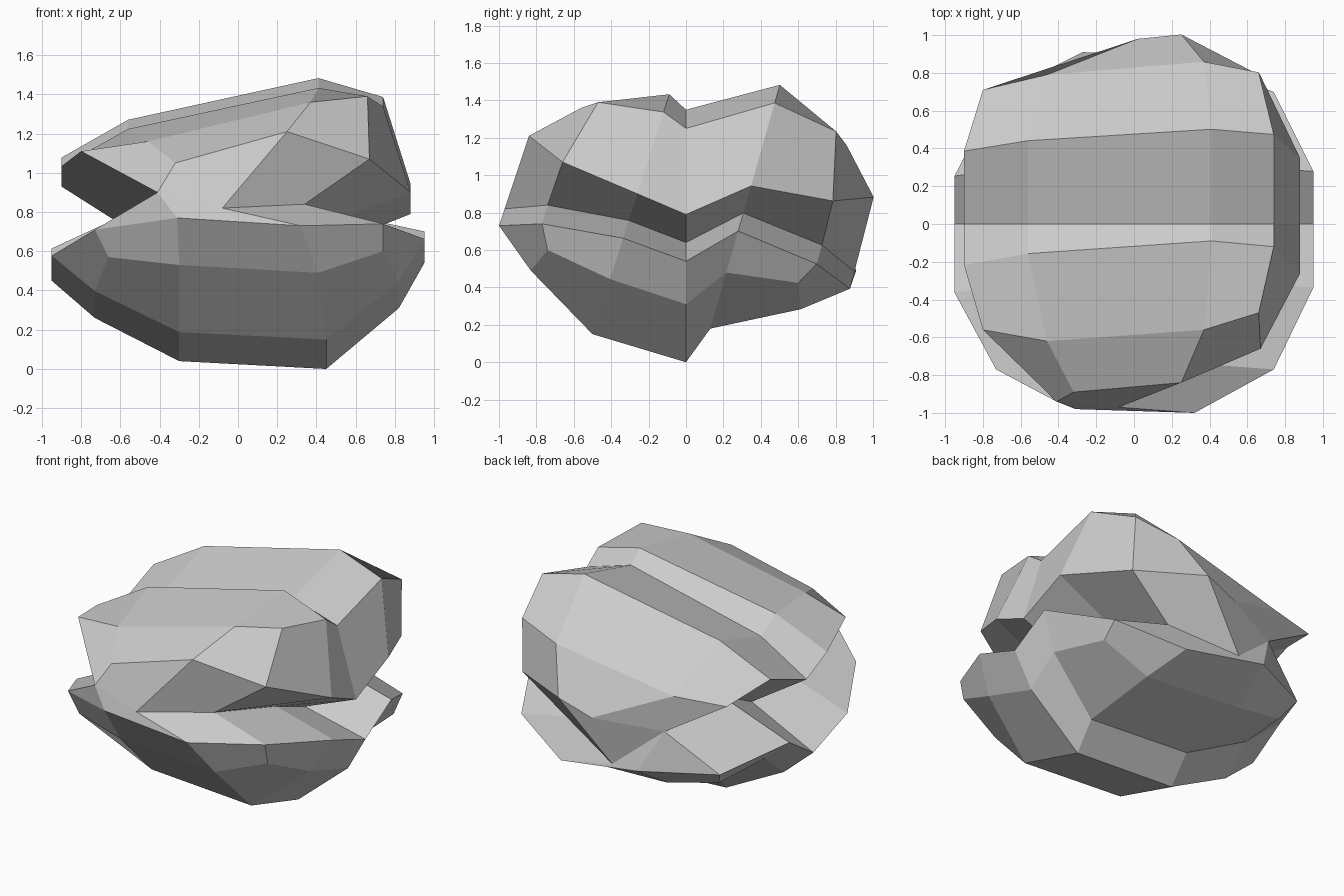
import bpy
import bmesh

default = bpy.data.objects.get("Cube")
if default:
    bpy.data.objects.remove(default, do_unlink=True)

stone = bpy.data.materials.new("grey_stone")
stone.use_nodes = True
grey = (0.6, 0.6, 0.6, 1)
stone.diffuse_color = grey
stone.node_tree.nodes["Principled BSDF"].inputs["Base Color"].default_value = grey

# Middle section (x, z), clockwise from the upper left, with a notch on each side
LETTERS = "ABCDEFGHIJKLM"
SECTION = [(-.9, .93), (-.56, 1.13), (.41, 1.35), (.74, 1.25), (.88, .79),
           (.5, .64), (.95, .54), (.82, .31), (.45, 0), (-.3, .04),
           (-.73, .26), (-.95, .45), (-.49, .67)]

# Front shoulder ring (capitals) and front cap (small letters)
FRONT = {
    "A": (-.8, -.56, 1.11), "B": (-.46, -.62, 1.16), "C": (.37, -.56, 1.36),
    "D": (.66, -.47, 1.39), "E": (.67, -.66, 1.07), "F": (.34, -.74, .84),
    "G": (.74, -.77, .74), "H": (.74, -.74, .6), "I": (.41, -.83, .49),
    "J": (-.3, -.83, .53), "K": (-.66, -.75, .57), "L": (-.73, -.77, .71),
    "M": (-.41, -.94, .9),
    "b": (-.32, -.89, 1.05), "c": (.25, -.84, 1.21), "f": (-.08, -.97, .82),
    "i": (.32, -1, .73), "j": (-.31, -.98, .77),
}
CAP_FACES = ["ABbM", "BCcb", "CDEc", "EFfc", "FGif", "GHIi", "IJji", "JKLj",
             "LMj", "bcfM", "Mfij"]


def tilted_mirror(p):
    """Reflect a front point across the leaning middle plane."""
    x, y, z = p
    return (x, -.31 - .8 * y + .53 * z, .32 + .54 * y + .84 * z)


# The back repeats the front, with its left corner worn differently
BACK = {k: tilted_mirror(p) for k, p in FRONT.items()}
BACK.update(A=(-.8, .71, .99), B=(-.46, .79, 1), M=(-.4, .8, .75),
            b=(.02, .98, .8), j=(-.27, .91, .49))

bm = bmesh.new()


def leaning_ring(lift, shrink, y_base, lean):
    """Copy of the middle section, raised and leaning along y."""
    ring = {}
    for name, (x, z) in zip(LETTERS, SECTION):
        h = z + lift - shrink * z
        ring[name] = bm.verts.new((x, y_base + lean * h, h))
    return ring


def bridge(a, b):
    for i, name in enumerate(LETTERS):
        before = LETTERS[i - 1]
        bm.faces.new((a[before], a[name], b[name], b[before]))


# Valley ring between the front and back ridges
valley = leaning_ring(0, 0, 0, 0)

# Each half: ridge ring, shoulder ring, faceted cap
for points, ridge_shape in ((FRONT, (.15, .05, -.548, .32)),
                            (BACK, (.18, .035, .079, .285))):
    ridge = leaning_ring(*ridge_shape)
    end = {k: bm.verts.new(p) for k, p in points.items()}
    bridge(valley, ridge)
    bridge(ridge, end)
    for face in CAP_FACES:
        bm.faces.new([end[k] for k in face])

bmesh.ops.recalc_face_normals(bm, faces=bm.faces)
mesh = bpy.data.meshes.new("rock")
bm.to_mesh(mesh)
bm.free()
mesh.materials.append(stone)
rock = bpy.data.objects.new("rock", mesh)
bpy.context.collection.objects.link(rock)
